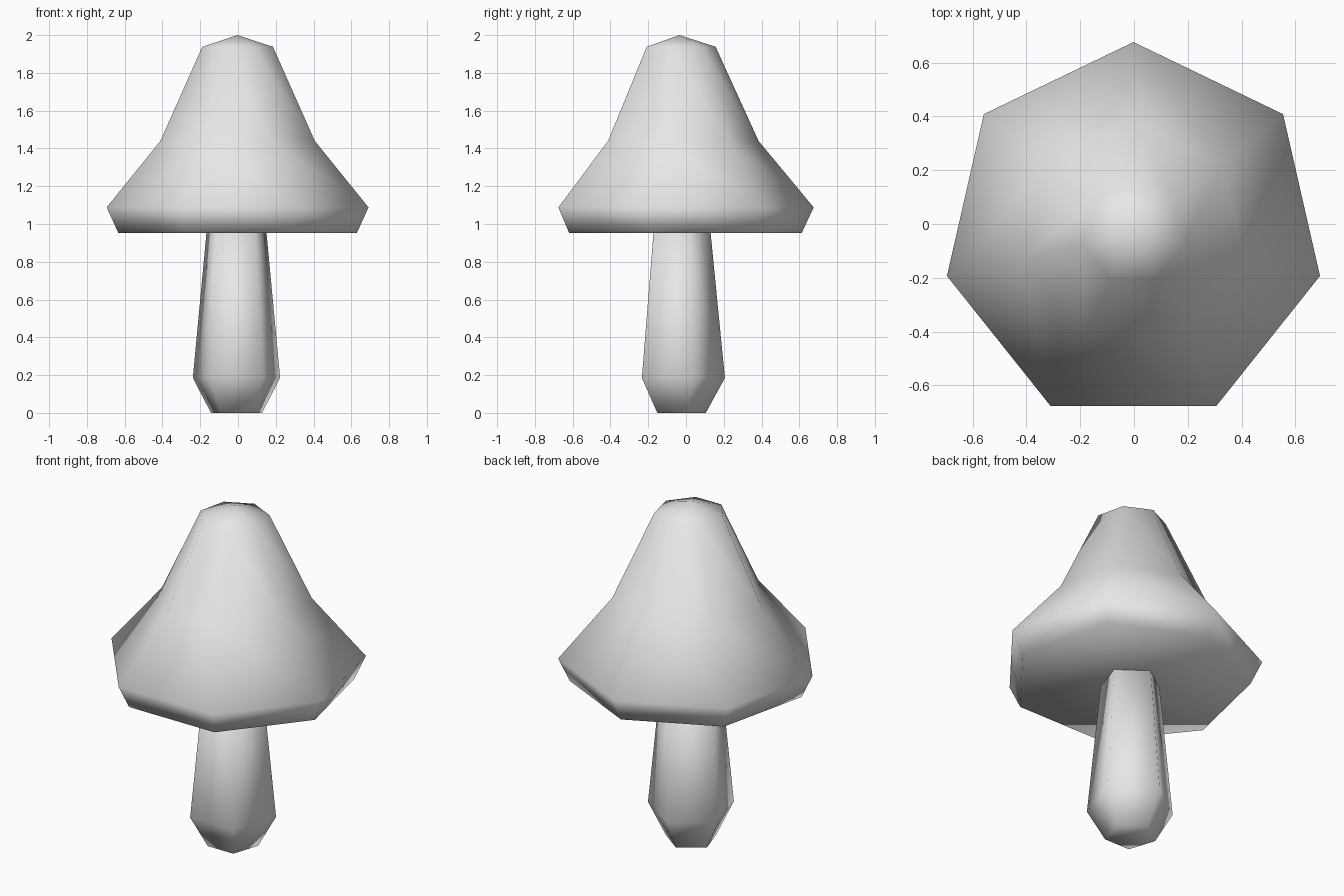
import bpy, bmesh, math

if "Cube" in bpy.data.objects:
    bpy.data.objects.remove(bpy.data.objects["Cube"])

grey = bpy.data.materials.new("plain_grey")
grey.diffuse_color = (0.8, 0.8, 0.8, 1)
grey.use_nodes = True
grey.node_tree.nodes["Principled BSDF"].inputs["Base Color"].default_value = grey.diffuse_color


def lathe(name, sides, profile, cx, cy, apex=None):
    """Stack regular polygons (radius, z) with one corner pointing to +y."""
    bm = bmesh.new()
    rings = []
    for r, z in profile:
        rings.append([bm.verts.new((cx + r * math.sin(2 * math.pi * i / sides),
                                    cy + r * math.cos(2 * math.pi * i / sides), z))
                      for i in range(sides)])
    for a, b in zip(rings, rings[1:]):
        for i in range(sides):
            j = (i + 1) % sides
            bm.faces.new((a[i], a[j], b[j], b[i]))
    bm.faces.new(rings[0])
    if apex is None:
        bm.faces.new(rings[-1])
    else:
        tip = bm.verts.new((cx, cy, apex))
        for i in range(sides):
            bm.faces.new((rings[-1][i], rings[-1][(i + 1) % sides], tip))
    bmesh.ops.recalc_face_normals(bm, faces=bm.faces)
    for f in bm.faces:
        f.smooth = True
    mesh = bpy.data.meshes.new(name)
    bm.to_mesh(mesh)
    bm.free()
    mesh.materials.append(grey)
    ob = bpy.data.objects.new(name, mesh)
    bpy.context.collection.objects.link(ob)
    return ob


# Five-sided stem with a bulging foot
lathe("mushroom_stem", 5, [(0.142, 0), (0.243, 0.185), (0.167, 0.955)], -0.008, -0.037)

# Seven-sided bell-shaped cap with a low point on top
lathe("mushroom_cap", 7, [(0.648, 0.953), (0.711, 1.088), (0.419, 1.44), (0.192, 1.938)],
      -0.002, -0.035, apex=2.0)
